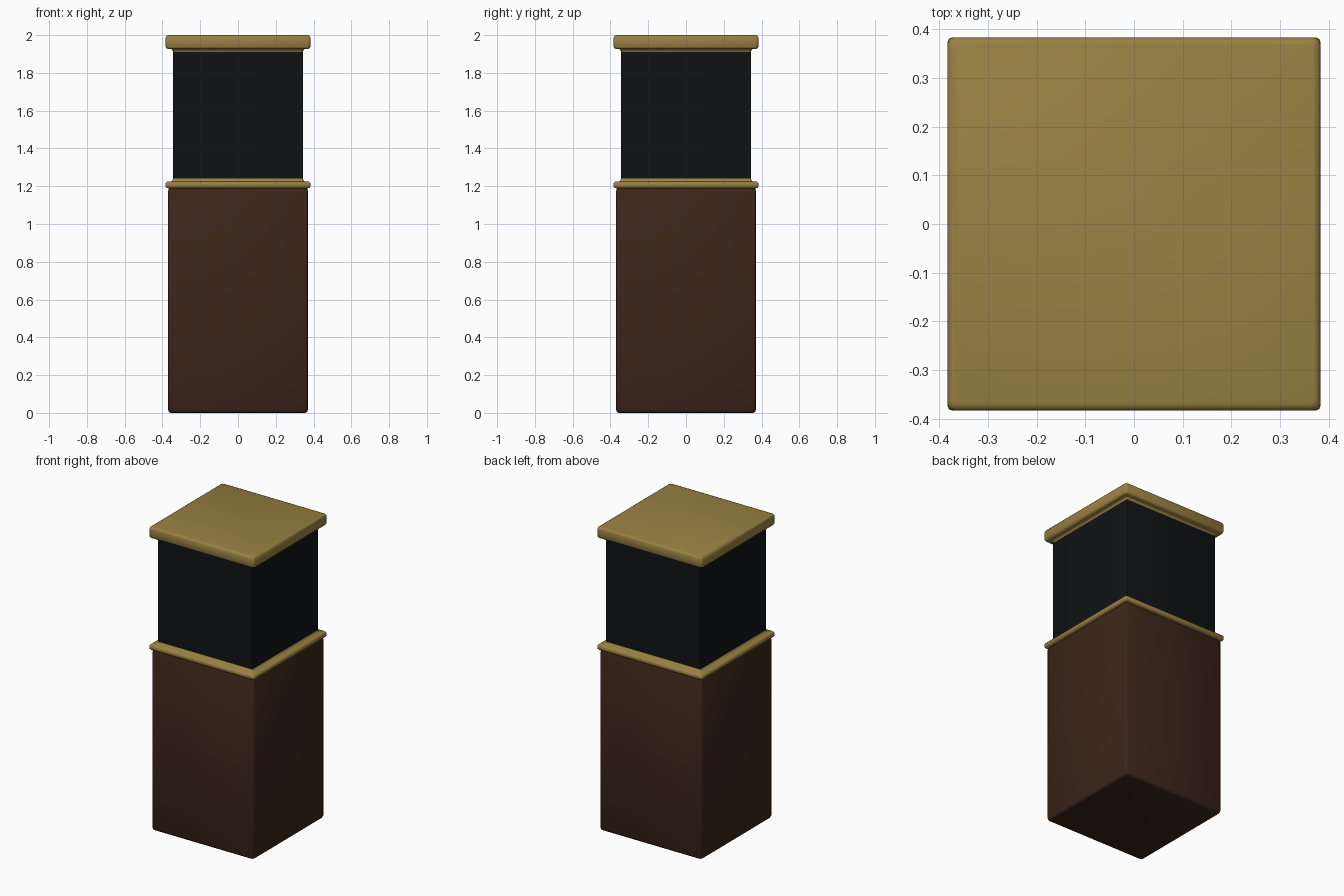
import bpy, bmesh

if "Cube" in bpy.data.objects:
    bpy.data.objects.remove(bpy.data.objects["Cube"])


def material(name, rgb):
    m = bpy.data.materials.new(name)
    m.diffuse_color = (*rgb, 1)
    m.use_nodes = True
    m.node_tree.nodes["Principled BSDF"].inputs["Base Color"].default_value = m.diffuse_color
    return m


wood = material("dark_wood", (0.045, 0.019, 0.010))
brass = material("brass", (0.32, 0.22, 0.055))
black = material("black_panel", (0.005, 0.006, 0.007))


def square_loft(name, profile, mat, chamfer=0.0):
    """Stack square rings of (half_width, z); optionally round the upright corners."""
    bm = bmesh.new()
    rings = []
    for w, z in profile:
        c = chamfer
        k = c * 0.293
        quarter = [(w, w - c), (w - k, w - k), (w - c, w)] if c else [(w, w)]
        pts = []
        for _ in range(4):
            pts += quarter
            quarter = [(-y, x) for x, y in quarter]
        rings.append([bm.verts.new((x, y, z)) for x, y in pts])
    n = len(rings[0])
    for a, b in zip(rings, rings[1:]):
        for i in range(n):
            j = (i + 1) % n
            bm.faces.new((a[i], a[j], b[j], b[i]))
    bm.faces.new(rings[0][::-1])
    bm.faces.new(rings[-1])
    mesh = bpy.data.meshes.new(name)
    bm.to_mesh(mesh)
    bm.free()
    obj = bpy.data.objects.new(name, mesh)
    bpy.context.collection.objects.link(obj)
    mesh.materials.append(mat)
    bpy.ops.object.select_all(action='DESELECT')
    obj.select_set(True)
    bpy.context.view_layer.objects.active = obj
    bpy.ops.object.shade_smooth_by_angle(angle=0.9)
    return obj


# lower wooden body with softened edges
square_loft("lower_body", [(0.355, 0), (0.366, 0.005), (0.37, 0.016),
                           (0.37, 1.175), (0.366, 1.186), (0.36, 1.19)], wood, 0.015)

# brass band between the two sections, with a cove up to the panel
square_loft("middle_band", [(0.36, 1.188), (0.376, 1.19), (0.383, 1.198), (0.383, 1.216),
                            (0.376, 1.224), (0.354, 1.225), (0.347, 1.23),
                            (0.344, 1.24)], brass, 0.01)

# dark upper section
square_loft("upper_panel", [(0.344, 1.24), (0.344, 1.911)], black, 0.003)

# brass cap with a cove beneath it
square_loft("top_cap", [(0.344, 1.911), (0.347, 1.921), (0.354, 1.926), (0.37, 1.926),
                        (0.379, 1.93), (0.383, 1.939), (0.383, 1.986),
                        (0.379, 1.996), (0.37, 2.0)], brass, 0.013)
